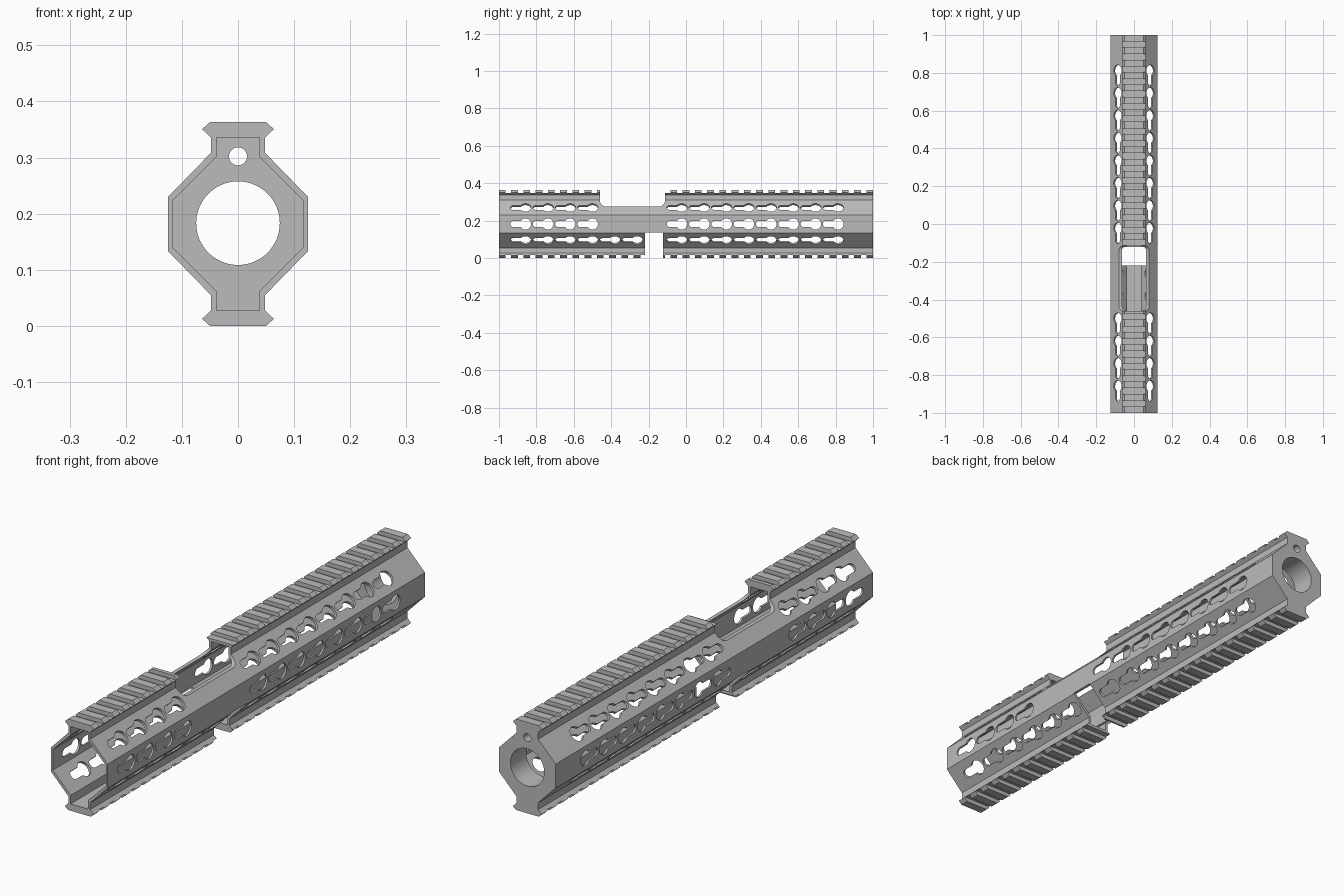
import bpy, bmesh, math
from mathutils import Vector

if "Cube" in bpy.data.objects:
    bpy.data.objects.remove(bpy.data.objects["Cube"])

CZ = 0.1815                      # height of the long axis
PITCH, TOOTH = 0.0655, 0.035     # rail teeth


def prisms(name, items):
    """One object from (outline points, extrusion vector) pairs."""
    bm = bmesh.new()
    for pts, vec in items:
        face = bm.faces.new([bm.verts.new(p) for p in pts])
        ext = bmesh.ops.extrude_face_region(bm, geom=[face], use_keep_orig=True)
        moved = [g for g in ext["geom"] if isinstance(g, bmesh.types.BMVert)]
        bmesh.ops.translate(bm, verts=moved, vec=Vector(vec))
    bmesh.ops.recalc_face_normals(bm, faces=bm.faces)
    mesh = bpy.data.meshes.new(name)
    bm.to_mesh(mesh)
    bm.free()
    obj = bpy.data.objects.new(name, mesh)
    bpy.context.collection.objects.link(obj)
    return obj


def cut(target, items):
    """Subtract prisms from the target and remove the cutter."""
    cutter = prisms("cutter", items)
    cutter.hide_render = True
    mod = target.modifiers.new("cut", "BOOLEAN")
    mod.operation, mod.solver, mod.object = "DIFFERENCE", "EXACT", cutter
    bpy.context.view_layer.objects.active = target
    bpy.ops.object.modifier_apply(modifier=mod.name)
    bpy.data.objects.remove(cutter, do_unlink=True)


def section(quadrant, y):
    """Mirror a quarter outline into a full closed cross-section."""
    right = quadrant + [(x, -z) for x, z in reversed(quadrant)]
    loop = right + [(-x, z) for x, z in reversed(right)]
    return [(x, y, CZ + z) for x, z in loop]


def arc(cx, cy, r, a0, a1, n):
    return [(cx + r * math.cos(math.radians(a0 + (a1 - a0) * i / n)),
             cy + r * math.sin(math.radians(a0 + (a1 - a0) * i / n)))
            for i in range(n + 1)]


def box(y0, y1, z0, z1):
    """Full-width block along x."""
    return ([(-0.2, y0, z0), (-0.2, y1, z0), (-0.2, y1, z1), (-0.2, y0, z1)], (0.4, 0, 0))


def bore(z, r):
    return ([(x, 0.8, zz) for x, zz in arc(0, z, r, 0, 360, 64)[:-1]], (0, 0.4, 0))


# Octagonal tube with a rail along the top and the bottom
outer = [(0.05, 0.1815), (0.064, 0.169), (0.048, 0.154), (0.048, 0.127), (0.125, 0.048)]
inner = [(0.038, 0.154), (0.038, 0.12), (0.117, 0.041)]
body = prisms("rail_tube", [(section(outer, -1), (0, 2, 0))])

# Hollow inside, closed by a bored end plug at the back
cut(body, [(section(inner, -1.1), (0, 2.0, 0))])
cut(body, [bore(0.183, 0.0745), bore(0.302, 0.016)])

# Gaps between rail teeth, top and bottom
gaps = []
for i in range(30):
    y0 = -1 + i * PITCH + TOOTH
    y1 = -1 + (i + 1) * PITCH
    gaps += [box(y0, y1, 0.347, 0.45), box(y0, y1, -0.1, 0.016)]
cut(body, gaps)

# Keyhole slots on the six side faces
key = arc(0.08, 0, 0.03, -145, 145, 20) + arc(0.017, 0, 0.017, 90, 270, 10)
LONG = list(range(0, 8)) + list(range(11, 15))
LOW = list(range(0, 8)) + list(range(9, 15))
h = math.sqrt(0.5)
slots = []
for cx, cz, nx, nz, ids in ((0.0865, 0.0875, h, h, LONG),
                            (0.125, 0.0, 1, 0, LONG),
                            (0.0865, -0.0875, h, -h, LOW)):
    for side in (1, -1):
        for k in ids:
            y0 = 0.842 - 0.11 - k * 0.1193
            pts = [(side * (cx + 0.02 * nx - t * nz), y0 + s, CZ + cz + 0.02 * nz + t * nx)
                   for s, t in key]
            slots.append((pts, (-0.04 * nx * side, 0, -0.04 * nz)))
cut(body, slots)

# Large window through the top, rounded at its lower corners
a, b, floor, r = -0.46, -0.113, 0.275, 0.03
outline = (arc(a + r, floor + r, r, 180, 270, 8) + arc(b - r, floor + r, r, 270, 360, 8)
           + [(b, 0.45), (a, 0.45)])
cut(body, [([(-0.2, y, z) for y, z in outline], (0.4, 0, 0))])

# Notch through the bottom
cut(body, [box(-0.22, -0.122, -0.1, 0.137)])

# Single grey finish
grey = bpy.data.materials.new("grey metal")
grey.diffuse_color = (0.5, 0.5, 0.5, 1)
grey.use_nodes = True
grey.node_tree.nodes["Principled BSDF"].inputs["Base Color"].default_value = grey.diffuse_color
body.data.materials.clear()
body.data.materials.append(grey)
for p in body.data.polygons:
    p.material_index = 0
bpy.ops.object.select_all(action="DESELECT")
body.select_set(True)
bpy.context.view_layer.objects.active = body
bpy.ops.object.shade_smooth_by_angle(angle=math.radians(30))
